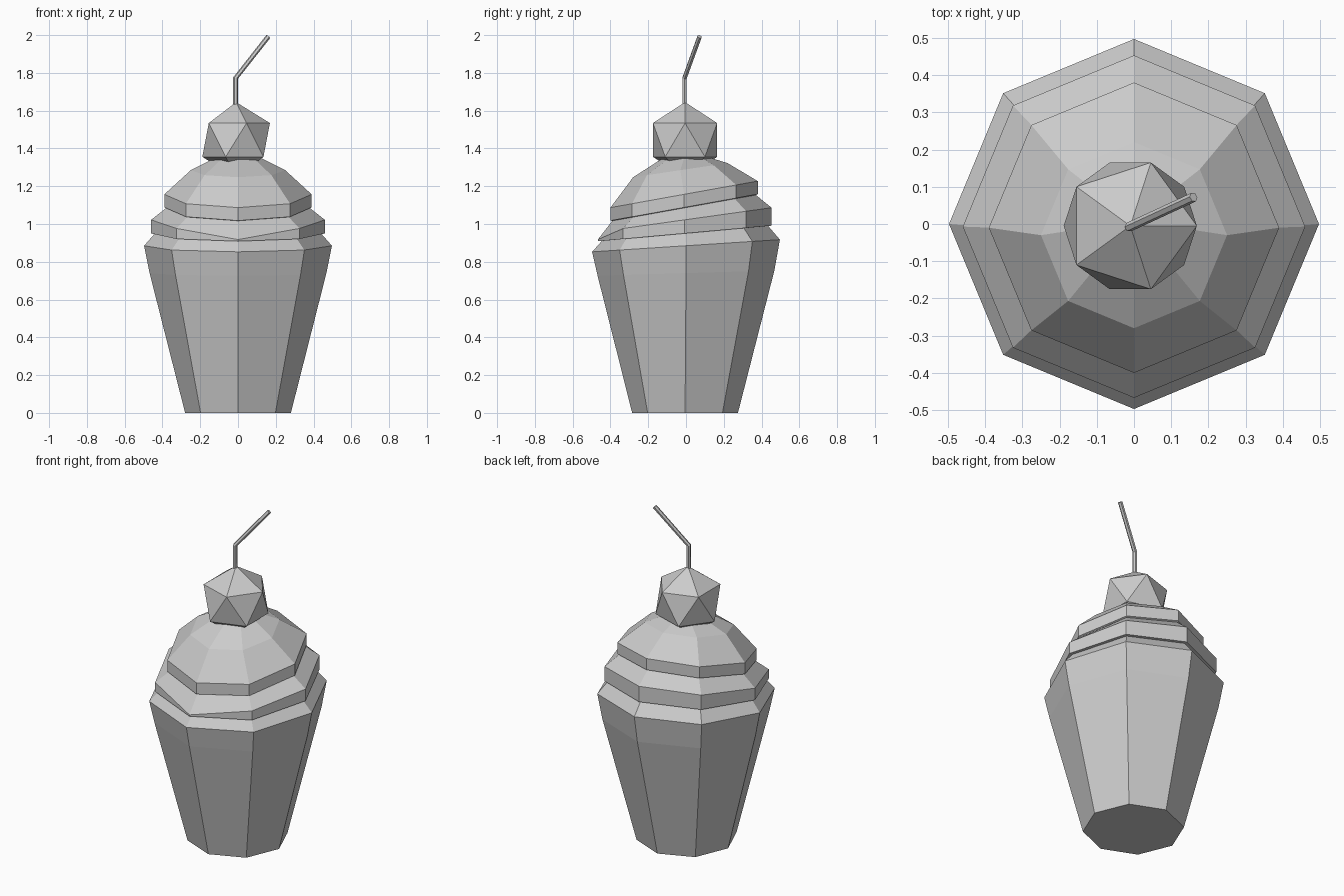
import bpy, bmesh
from math import sin, cos, pi
from mathutils import Vector

if "Cube" in bpy.data.objects:
    bpy.data.objects.remove(bpy.data.objects["Cube"])


def loft(name, rings):
    """Join rings of points into one closed flat-shaded skin."""
    bm = bmesh.new()
    loops = [[bm.verts.new(p) for p in ring] for ring in rings]
    n = len(loops[0])
    for a, b in zip(loops, loops[1:]):
        for i in range(n):
            j = (i + 1) % n
            bm.faces.new((a[i], a[j], b[j], b[i]))
    bm.faces.new(loops[0][::-1])
    bm.faces.new(loops[-1])
    bmesh.ops.recalc_face_normals(bm, faces=bm.faces)
    mesh = bpy.data.meshes.new(name)
    bm.to_mesh(mesh)
    bm.free()
    obj = bpy.data.objects.new(name, mesh)
    bpy.context.collection.objects.link(obj)
    return obj


def octagon(r, yc, z, slope=0, drop=0):
    """Octagon leaning towards the front; drop lowers the front corner."""
    pts = []
    for i in range(8):
        a = i * pi / 4
        y = r * sin(a)
        pts.append((r * cos(a), y + yc, z + slope * y - (drop if i == 6 else 0)))
    return pts


# Tapered eight-sided cup
loft("cup", [octagon(0.28, -0.005, 0),
             octagon(0.468, 0, 0.74, 0.03),
             octagon(0.497, 0, 0.885, 0.065)])

# Tilted, stepped frosting with a domed top
loft("frosting", [octagon(*p) for p in (
    (0.497, 0, 0.885, 0.065),
    (0.44, -0.005, 0.95, 0.09),
    (0.46, -0.007, 0.95, 0.09),
    (0.46, -0.007, 1.022, 0.14, 0.04),
    (0.38, -0.01, 1.085, 0.18),
    (0.39, -0.01, 1.088, 0.18),
    (0.39, -0.01, 1.157, 0.18),
    (0.25, -0.03, 1.285, 0.15),
    (0.12, -0.01, 1.35, 0.05))])

# Cherry
bpy.ops.mesh.primitive_ico_sphere_add(subdivisions=1, radius=0.2,
                                      location=(-0.01, -0.005, 1.445))
bpy.context.object.name = "cherry"

# Bent stem: small hexagons along a three-point path
path = [Vector((-0.013, -0.008, 1.6)), Vector((-0.013, -0.008, 1.772)),
        Vector((0.16, 0.072, 1.992))]
up = Vector((0, 0, 1))
lean = (path[2] - path[1]).normalized()
rings = []
for p, d in zip(path, (up, (up + lean).normalized(), lean)):
    q = up.rotation_difference(d)
    rings.append([p + q @ Vector((0.013 * cos(i * pi / 3), 0.013 * sin(i * pi / 3), 0))
                  for i in range(6)])
loft("stem", rings)
